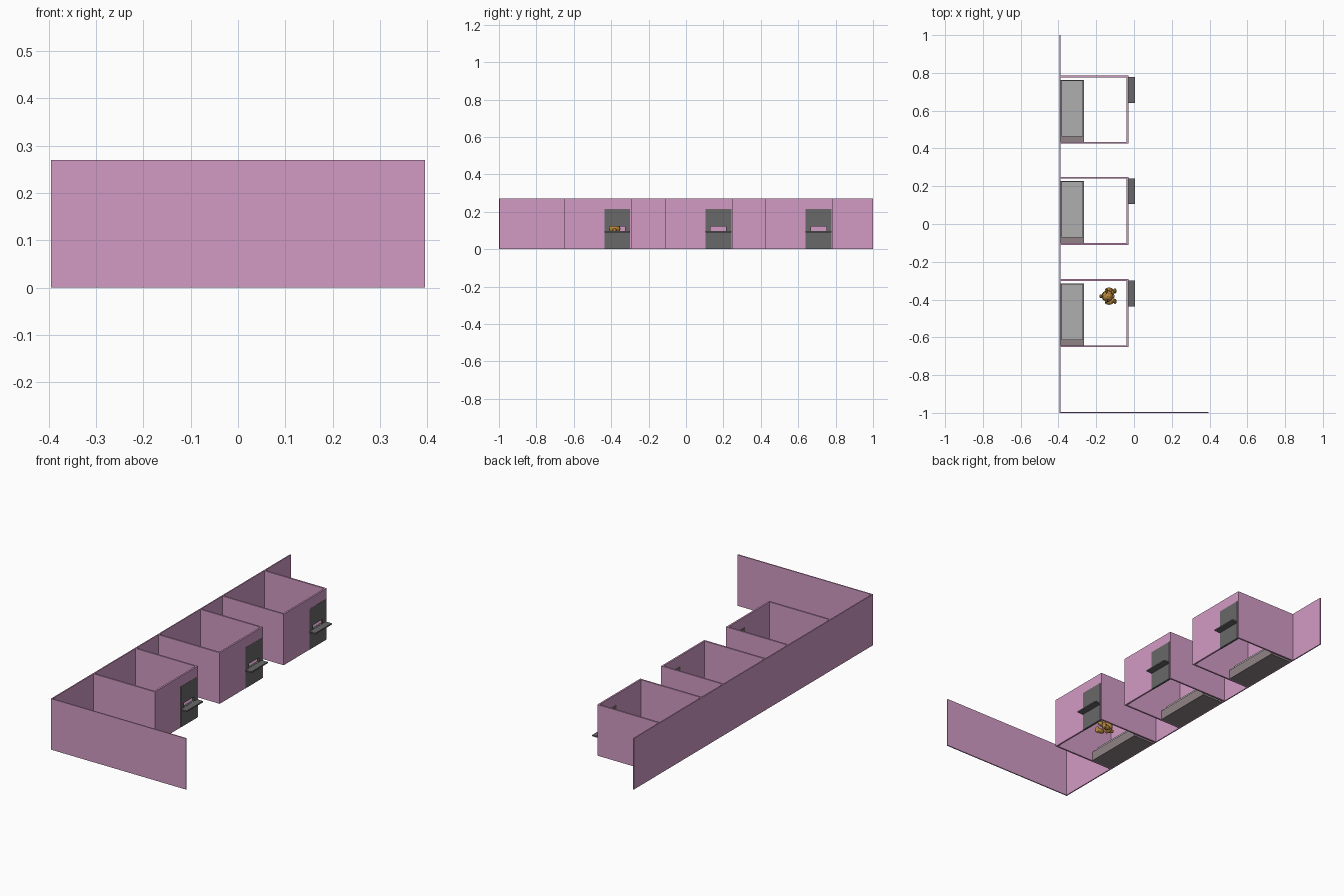
import bpy, bmesh
from mathutils import Vector, Matrix

if "Cube" in bpy.data.objects:
    bpy.data.objects.remove(bpy.data.objects["Cube"])


def material(name, rgb):
    m = bpy.data.materials.new(name)
    m.diffuse_color = (*rgb, 1)
    m.use_nodes = True
    m.node_tree.nodes["Principled BSDF"].inputs["Base Color"].default_value = m.diffuse_color
    return m


PINK = material("pink_paint", (0.65, 0.33, 0.56))
DARK = material("dark_metal", (0.14, 0.14, 0.14))
FRAME = material("bed_grey", (0.28, 0.23, 0.24))
CLOTH = material("mattress_grey", (0.43, 0.43, 0.43))
GOLD = material("golden_fur", (0.5, 0.26, 0.05))


def finish(bm, name, mat):
    bmesh.ops.recalc_face_normals(bm, faces=bm.faces)
    me = bpy.data.meshes.new(name)
    bm.to_mesh(me)
    bm.free()
    ob = bpy.data.objects.new(name, me)
    bpy.context.collection.objects.link(ob)
    me.materials.append(mat)
    return ob


def box(name, lo, hi, mat):
    lo, hi = Vector(lo), Vector(hi)
    bm = bmesh.new()
    bmesh.ops.create_cube(bm, size=1, matrix=Matrix.Translation((lo + hi) / 2)
                          @ Matrix.Diagonal((*(hi - lo), 1)))
    return finish(bm, name, mat)


def panel(name, x0, x1, ys, zs, hole, mat):
    """Upright panel in the yz plane with one grid cell left open."""
    bm = bmesh.new()
    v = [[bm.verts.new((x0, y, z)) for z in zs] for y in ys]
    for i in range(len(ys) - 1):
        for j in range(len(zs) - 1):
            if (i, j) != hole:
                bm.faces.new((v[i][j], v[i + 1][j], v[i + 1][j + 1], v[i][j + 1]))
    ext = bmesh.ops.extrude_face_region(bm, geom=bm.faces[:], use_keep_orig=True)
    moved = [g for g in ext["geom"] if isinstance(g, bmesh.types.BMVert)]
    bmesh.ops.translate(bm, verts=moved, vec=(x1 - x0, 0, 0))
    return finish(bm, name, mat)


H = 0.27    # wall height
T = 0.009   # cell wall thickness
BX = -0.395  # outer face of long wall
FX = -0.03   # outer face of cell fronts

# Outer corridor walls
box("long_wall", (BX, -1, 0), (BX + 0.006, 1, H), PINK)
box("end_wall", (BX, -1, 0), (0.395, -0.994, H), PINK)

# Three cells, each with side walls, front with door, shelf and bed
for n, y0 in enumerate((-0.652, -0.11, 0.425), 1):
    y1 = y0 + 0.36
    box(f"cell_side_a_{n}", (BX, y0, 0), (FX, y0 + T, H), PINK)
    box(f"cell_side_b_{n}", (BX, y1 - T, 0), (FX, y1, H), PINK)
    d0, d1 = y0 + 0.215, y0 + 0.352
    panel(f"cell_front_{n}", FX - T, FX, (y0, d0, d1, y1), (0, 0.215, H), (1, 0), PINK)
    # Door with a serving slot and shelf
    panel(f"door_{n}", FX - T - 0.001, FX + 0.001, (d0, d0 + 0.027, d1 - 0.027, d1),
          (0, 0.098, 0.12, 0.215), (1, 1), DARK)
    box(f"door_shelf_{n}", (FX - T, d0, 0.09), (0.005, d1, 0.097), DARK)
    # Bunk
    box(f"bed_frame_{n}", (-0.389, y0 + T, 0), (-0.265, y0 + 0.338, 0.05), FRAME)
    box(f"mattress_{n}", (-0.383, y0 + 0.038, 0.05), (-0.27, y0 + 0.334, 0.062), CLOTH)


# Toy bear sitting in the first cell, facing the door
def blob(name, loc, radii):
    bm = bmesh.new()
    c = Vector((-0.14, -0.382, 0))
    bmesh.ops.create_icosphere(bm, subdivisions=2, radius=1,
                               matrix=Matrix.Translation(c + Vector(loc))
                               @ Matrix.Diagonal((*radii, 1)))
    return finish(bm, name, GOLD)


blob("bear_body", (-0.005, 0, 0.045), (0.028, 0.028, 0.045))
blob("bear_head", (0, 0, 0.108), (0.028, 0.032, 0.028))
blob("bear_muzzle", (0.026, 0, 0.102), (0.012, 0.013, 0.01))
blob("bear_tail", (-0.034, 0, 0.022), (0.01, 0.01, 0.01))
for side, s in (("left", 1), ("right", -1)):
    blob(f"bear_ear_{side}", (-0.005, s * 0.026, 0.131), (0.006, 0.012, 0.012))
    blob(f"bear_arm_{side}", (0.008, s * 0.034, 0.066), (0.022, 0.012, 0.014))
    blob(f"bear_leg_{side}", (0.022, s * 0.024, 0.014), (0.024, 0.013, 0.013))
    blob(f"bear_foot_{side}", (0.039, s * 0.028, 0.018), (0.009, 0.014, 0.018))
